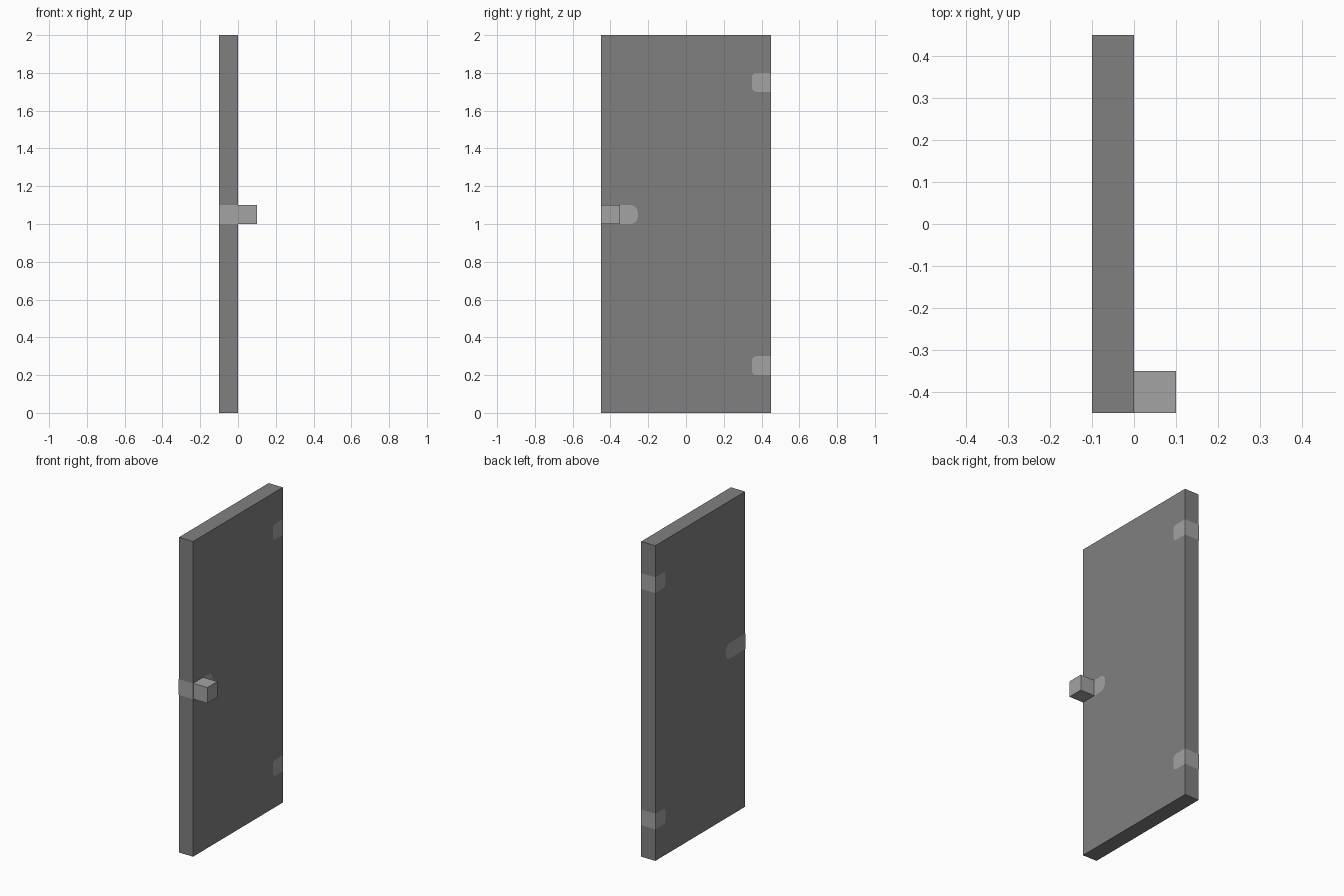
import bpy, bmesh, math

if "Cube" in bpy.data.objects:
    bpy.data.objects.remove(bpy.data.objects["Cube"])


def material(name, value):
    m = bpy.data.materials.new(name)
    m.diffuse_color = (value, value, value, 1)
    m.use_nodes = True
    m.node_tree.nodes["Principled BSDF"].inputs["Base Color"].default_value = m.diffuse_color
    return m


DARK = material("dark_grey", 0.216)
LIGHT = material("light_grey", 0.367)

HALF = 0.45      # half the door width
THICK = 0.1      # door thickness, from x = -0.1 to x = 0
LIFT = 0.001     # plates sit just above the door surface


def finish(name, bm, mat):
    bmesh.ops.recalc_face_normals(bm, faces=bm.faces)
    mesh = bpy.data.meshes.new(name)
    bm.to_mesh(mesh)
    bm.free()
    mesh.materials.append(mat)
    obj = bpy.data.objects.new(name, mesh)
    bpy.context.collection.objects.link(obj)
    return obj


def box(name, lo, hi, mat):
    bm = bmesh.new()
    bmesh.ops.create_cube(bm, size=1)
    for v in bm.verts:
        v.co = [(a + b) / 2 + c * (b - a) for a, b, c in zip(lo, hi, v.co)]
    return finish(name, bm, mat)


def wrap_plate(name, side, z0, z1, length, radius, mat):
    """Plate folded round a door edge; side is the sign of y of that edge."""
    outer, inner = HALF + LIFT, HALF - length
    # half outline: straight at the door edge, rounded at the inner end
    outline = [(outer, z0)]
    for cz, start in ((z0 + radius, 270), (z1 - radius, 180)):
        for i in range(7):
            a = math.radians(start - 15 * i)
            outline.append((inner + radius + radius * math.cos(a),
                            cz + radius * math.sin(a)))
    outline.append((outer, z1))
    bm = bmesh.new()
    sheets = [[bm.verts.new((x, side * y, z)) for y, z in outline]
              for x in (-THICK - LIFT, LIFT)]
    for sheet in sheets:
        bm.faces.new(sheet)
    back, front = sheets
    bm.faces.new((back[0], back[-1], front[-1], front[0]))
    obj = finish(name, bm, mat)
    # make sure every leaf faces away from the door
    for p in obj.data.polygons:
        c = p.center
        out = (c.x + THICK / 2) * p.normal.x if abs(p.normal.x) > 0.5 else c.y * p.normal.y
        if out < 0:
            p.flip()
    return obj


# Door slab
box("door_slab", (-THICK, -HALF, 0), (0, HALF, 2), DARK)

# Handle block and the latch plate behind it
box("handle", (0, -HALF, 1.0), (0.1, -0.35, 1.1), LIGHT)
wrap_plate("latch_plate", -1, 1.0, 1.1, 0.195, 0.04, LIGHT)

# Hinges
for label, z in (("lower", 0.2), ("upper", 1.7)):
    wrap_plate(label + "_hinge", 1, z, z + 0.1, 0.1, 0.022, LIGHT)
